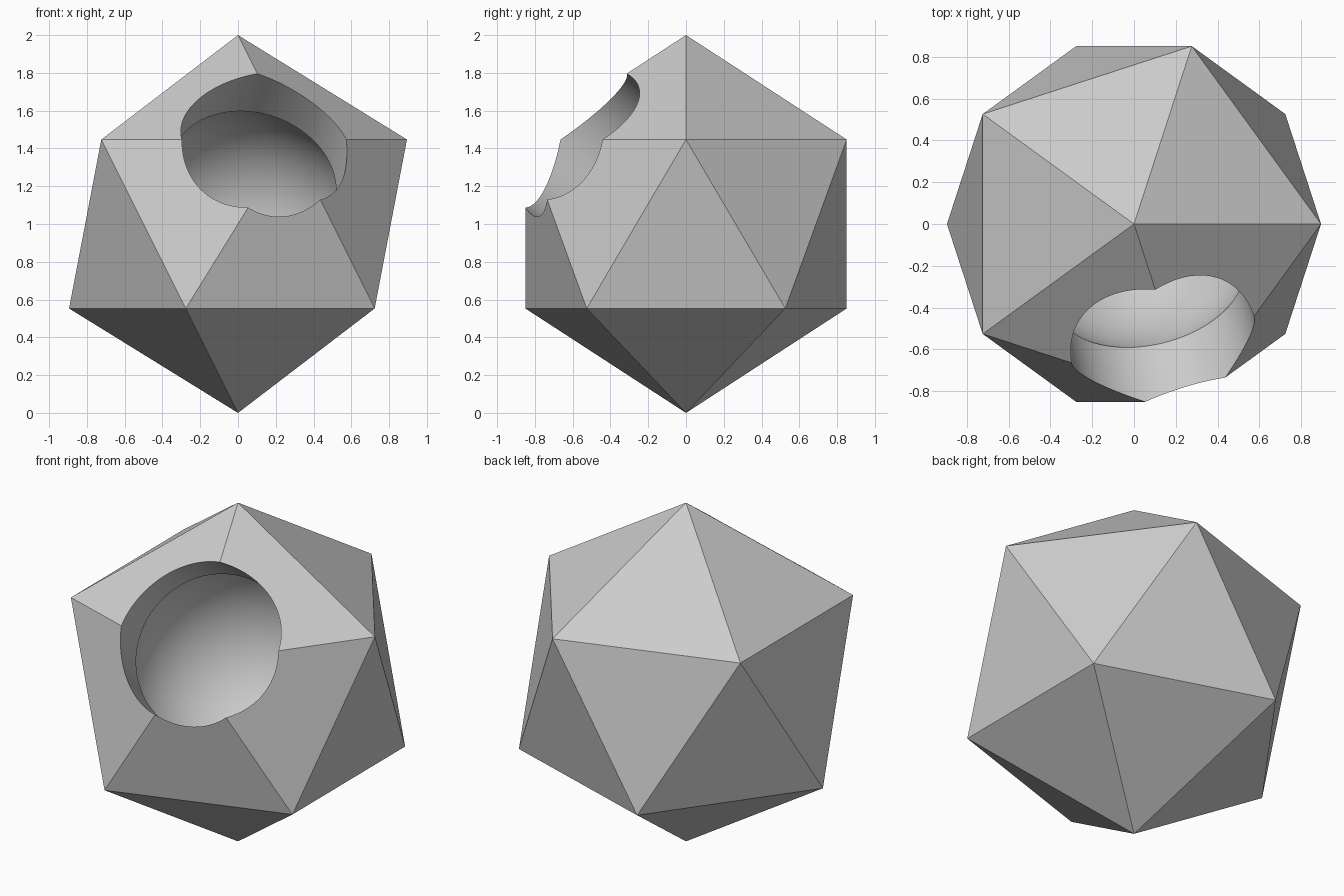
import bpy
import math
from mathutils import Vector

cube = bpy.data.objects.get("Cube")
if cube:
    bpy.data.objects.remove(cube, do_unlink=True)

CENTRE = Vector((0, 0, 1))
BORE_AXIS = Vector((1, -4, 3)).normalized()
TILT = BORE_AXIS.to_track_quat('Z', 'Y').to_euler()

# Single plain grey material
grey = bpy.data.materials.new("plain_grey")
grey.use_nodes = True
colour = (0.6, 0.6, 0.6, 1)
grey.diffuse_color = colour
grey.node_tree.nodes["Principled BSDF"].inputs["Base Color"].default_value = colour


def name_part(name):
    part = bpy.context.object
    part.name = part.data.name = name
    part.data.materials.clear()
    part.data.materials.append(grey)
    return part


def carve(body, cutter):
    """Subtract the cutter from the body, then discard it."""
    cutter.hide_render = True
    cut = body.modifiers.new(cutter.name, 'BOOLEAN')
    cut.operation = 'DIFFERENCE'
    cut.solver = 'EXACT'
    cut.object = cutter
    bpy.context.view_layer.objects.active = body
    bpy.ops.object.modifier_apply(modifier=cut.name)
    bpy.data.objects.remove(cutter, do_unlink=True)


# Twenty-sided solid
bpy.ops.mesh.primitive_ico_sphere_add(subdivisions=1, radius=1, location=CENTRE)
body = name_part("hollow_icosahedron")

# Round chamber inside the solid
bpy.ops.mesh.primitive_uv_sphere_add(segments=96, ring_count=48, radius=0.6,
                                     location=CENTRE, rotation=TILT)
carve(body, name_part("chamber_cutter"))

# Tilted round bore opening the chamber to the outside
bpy.ops.mesh.primitive_cylinder_add(vertices=96, radius=0.45, depth=1.4,
                                    location=CENTRE + BORE_AXIS * 0.7, rotation=TILT)
carve(body, name_part("bore_cutter"))

# Smooth the bore and chamber, keep the facets crisp
bpy.ops.object.select_all(action='DESELECT')
body.select_set(True)
bpy.context.view_layer.objects.active = body
bpy.ops.object.shade_smooth_by_angle(angle=math.radians(25))
